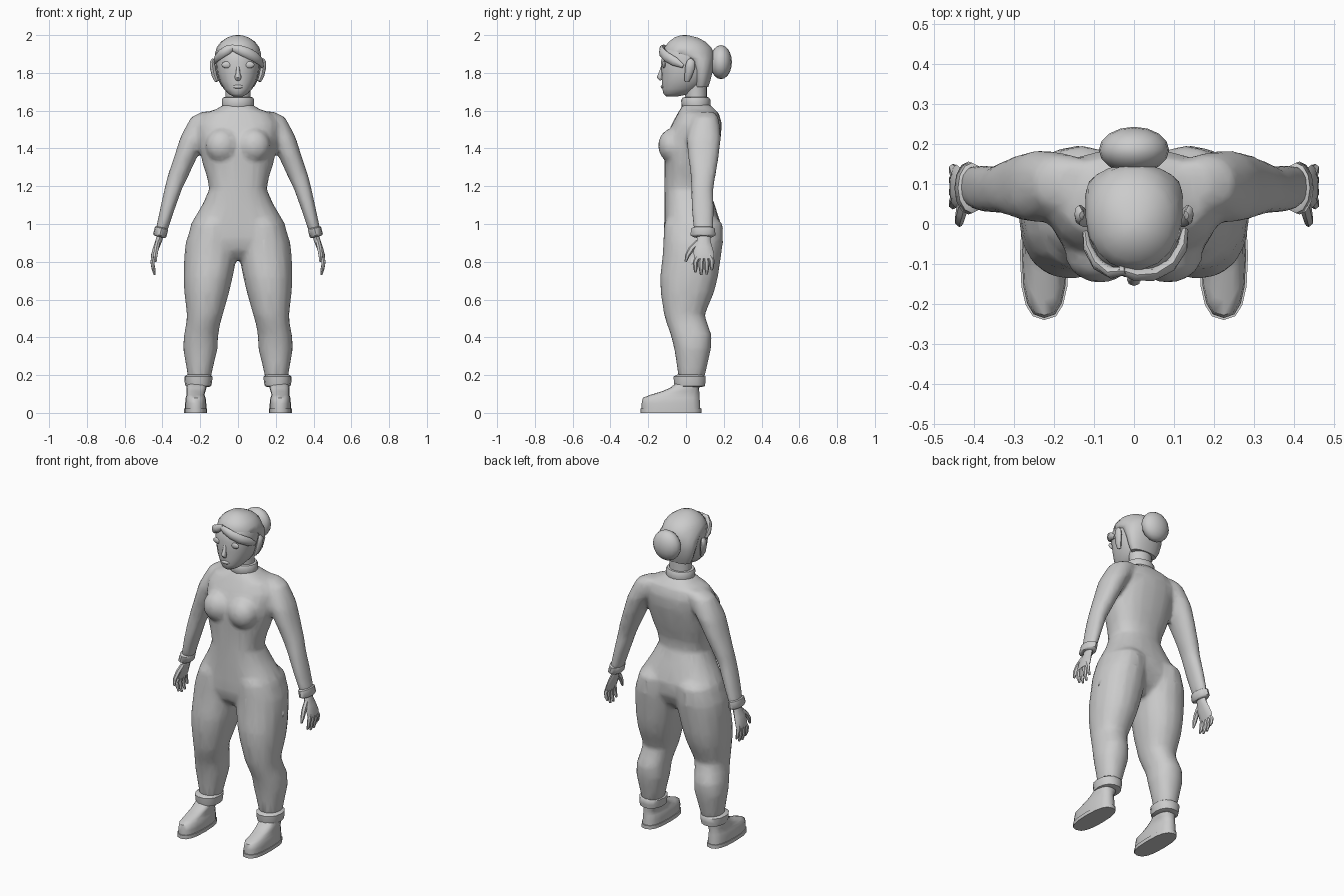
import bpy, bmesh, math
from mathutils import Vector

grey = bpy.data.materials.new("plain_grey")
grey.diffuse_color = (0.6, 0.6, 0.6, 1)


def skin(bm, rings):
    """Join equal-sized rings of points into a closed shell."""
    loops = [[bm.verts.new(p) for p in r] for r in rings]
    n = len(loops[0])
    for a, b in zip(loops, loops[1:]):
        for i in range(n):
            j = (i + 1) % n
            bm.faces.new((a[i], a[j], b[j], b[i]))
    bm.faces.new(loops[0][::-1])
    bm.faces.new(loops[-1])


def loft(bm, sections, n=16, power=2.0, side=1):
    """Stack rounded sections given as (z, x0, x1, y0, y1)."""
    rings = []
    for z, x0, x1, y0, y1 in sections:
        ring = []
        for i in range(n):
            a = 2 * math.pi * i / n
            c, s = math.cos(a), math.sin(a)
            px = math.copysign(abs(c) ** (2 / power), c)
            py = math.copysign(abs(s) ** (2 / power), s)
            ring.append((side * ((x0 + x1) / 2 + px * (x1 - x0) / 2),
                         (y0 + y1) / 2 + py * (y1 - y0) / 2, z))
        rings.append(ring)
    skin(bm, rings)


def tube(bm, points, n=6, up=(0, 1, 0), side=1):
    """Sweep an oval along (x, y, z, half size along up, other half size)."""
    pts = [Vector(p[:3]) for p in points]
    rings = []
    for k, p in enumerate(points):
        t = (pts[min(k + 1, len(pts) - 1)] - pts[max(k - 1, 0)]).normalized()
        u = Vector(up)
        u = (u - t * u.dot(t)).normalized()
        v = t.cross(u)
        ring = []
        for i in range(n):
            a = 2 * math.pi * i / n
            q = pts[k] + u * (p[3] * math.cos(a)) + v * (p[4] * math.sin(a))
            ring.append((side * q.x, q.y, q.z))
        rings.append(ring)
    skin(bm, rings)


def blob(bm, centre, radii, side=1, u=14, v=8):
    """Oval ball."""
    made = bmesh.ops.create_uvsphere(bm, u_segments=u, v_segments=v, radius=1)
    for w in made["verts"]:
        w.co = Vector((side * (centre[0] + w.co.x * radii[0]),
                       centre[1] + w.co.y * radii[1],
                       centre[2] + w.co.z * radii[2]))


def finish(name, bm, angle=50):
    bmesh.ops.recalc_face_normals(bm, faces=bm.faces)
    me = bpy.data.meshes.new(name)
    bm.to_mesh(me)
    bm.free()
    me.materials.append(grey)
    me.shade_smooth()
    me.set_sharp_from_angle(angle=math.radians(angle))
    ob = bpy.data.objects.new(name, me)
    bpy.context.collection.objects.link(ob)
    return ob


def sym(z, rx, y0, y1):
    return (z, -rx, rx, y0, y1)


# Suit: torso, bust, arms and legs fused into one smooth skin
bm = bmesh.new()
loft(bm, [sym(*s) for s in (
    (1.635, .075, -.015, .125), (1.61, .11, -.03, .15), (1.585, .18, -.045, .175),
    (1.53, .215, -.075, .19), (1.46, .21, -.105, .185), (1.40, .205, -.115, .17),
    (1.32, .188, -.115, .15), (1.25, .165, -.115, .128), (1.185, .152, -.115, .122),
    (1.11, .185, -.115, .15), (1.0, .25, -.116, .185), (.92, .265, -.116, .18),
    (.86, .20, -.10, .15), (.81, .06, -.05, .10))], n=20, power=2.4)
for s in (1, -1):
    blob(bm, (.085, -.075, 1.415), (.088, .074, .09), s)
    loft(bm, [  # leg
        (1.08, .05, .16, -.08, .12), (1.0, .01, .245, -.116, .195),
        (.90, .003, .278, -.121, .196), (.83, .006, .285, -.125, .186),
        (.72, .027, .288, -.138, .17), (.64, .046, .285, -.135, .15),
        (.52, .08, .271, -.117, .10), (.47, .094, .275, -.102, .115),
        (.41, .105, .287, -.08, .137), (.34, .107, .291, -.063, .133),
        (.26, .127, .277, -.05, .115), (.17, .147, .263, -.038, .095)], 16, 2.2, s)
    loft(bm, [  # arm
        (1.595, .10, .19, .06, .15), (1.565, .09, .25, .03, .172),
        (1.51, .12, .28, .012, .182), (1.45, .165, .309, .002, .185),
        (1.36, .213, .337, .01, .175), (1.26, .26, .371, .024, .158),
        (1.185, .296, .39, .026, .145), (1.08, .334, .413, .028, .148),
        (.95, .378, .44, .042, .145)], 14, 2.2, s)
suit = finish("suit", bm)
rem = suit.modifiers.new("fuse", 'REMESH')
rem.mode = 'VOXEL'
rem.voxel_size = .013
rem.use_smooth_shade = True
sm = suit.modifiers.new("soften", 'SMOOTH')
sm.factor = .5
sm.iterations = 6
suit.modifiers.new("reduce", 'DECIMATE').ratio = .2

# Collar and neck
bm = bmesh.new()
loft(bm, [sym(*s) for s in (
    (1.60, .078, -.01, .12), (1.615, .084, -.022, .13), (1.655, .086, -.026, .13),
    (1.67, .08, -.018, .122), (1.672, .068, 0, .11))])
finish("collar", bm)
bm = bmesh.new()
loft(bm, [sym(1.62, .068, 0, .112), sym(1.69, .066, -.005, .112), sym(1.75, .07, -.01, .112)])
finish("neck", bm)

# Head with nose, lips and ears
bm = bmesh.new()
loft(bm, [sym(*s) for s in (
    (1.676, .025, -.105, -.04), (1.688, .05, -.12, .02), (1.715, .075, -.126, .07),
    (1.755, .097, -.129, .11), (1.80, .111, -.13, .13), (1.86, .117, -.134, .142),
    (1.91, .115, -.122, .142), (1.95, .10, -.095, .12), (1.98, .06, -.06, .07))], 18, 2.2)
finish("head", bm)
bm = bmesh.new()
tube(bm, [(0, -.122, 1.84, .008, .008), (0, -.134, 1.80, .01, .011),
          (0, -.139, 1.778, .016, .018), (0, -.13, 1.762, .008, .012)], 8)
finish("nose", bm)
bm = bmesh.new()
blob(bm, (0, -.122, 1.727), (.028, .012, .011), 1, 10, 6)
finish("lips", bm)
bm = bmesh.new()
for s in (1, -1):
    tube(bm, [(.112, .005, 1.755, .012, .01), (.125, .012, 1.785, .02, .014),
              (.134, .022, 1.83, .026, .015), (.137, .025, 1.86, .022, .012),
              (.13, .022, 1.873, .01, .007)], 8, side=s)
finish("ears", bm)
bm = bmesh.new()
for s in (1, -1):
    blob(bm, (.06, -.117, 1.843), (.028, .009, .018), s, 12, 6)
finish("eyes", bm)

# Hair: cap, bun and swept fringe
bm = bmesh.new()
loft(bm, [sym(*s) for s in (
    (1.725, .085, .045, .118), (1.76, .104, .04, .13), (1.82, .119, .025, .145),
    (1.875, .122, -.01, .15), (1.905, .121, -.115, .149), (1.935, .113, -.115, .136),
    (1.965, .09, -.092, .105), (1.987, .058, -.062, .062), (1.997, .028, -.035, .02),
    (2.0, .008, -.015, 0))], 18, 2.1)
finish("hair_cap", bm)
bm = bmesh.new()
blob(bm, (0, .185, 1.857), (.088, .058, .09), 1, 16, 10)
finish("hair_bun", bm)
bm = bmesh.new()
tube(bm, [(-.04, -.112, 1.935, .012, .010), (.0, -.126, 1.925, .024, .015),
          (.045, -.126, 1.908, .028, .017), (.09, -.104, 1.885, .027, .016),
          (.12, -.06, 1.86, .024, .014), (.128, -.015, 1.835, .01, .008)], 8, (0, 0, 1))
tube(bm, [(-.02, -.116, 1.94, .012, .010), (-.055, -.122, 1.922, .024, .015),
          (-.09, -.102, 1.90, .025, .015), (-.115, -.06, 1.875, .02, .012),
          (-.122, -.02, 1.855, .008, .007)], 8, (0, 0, 1))
finish("hair_fringe", bm)

# Wrist cuffs, hands with four fingers and a thumb
cuffs, hands = bmesh.new(), bmesh.new()
for s in (1, -1):
    tube(cuffs, [(.404, .09, .982, .052, .03), (.405, .09, .977, .063, .036),
                 (.414, .09, .94, .066, .036), (.416, .09, .932, .052, .03)], 12, side=s)
    tube(hands, [(.408, .095, .96, .034, .02), (.418, .093, .915, .036, .018),
                 (.433, .09, .875, .05, .017), (.446, .095, .835, .054, .015),
                 (.451, .096, .815, .05, .011)], 10, side=s)
    for y, tip in ((.05, .745), (.08, .73), (.11, .733), (.137, .757)):
        mid = (.83 + tip) / 2
        tube(hands, [(.446, .55 * y + .043, .84, .014, .012), (.453, y, mid + .012, .014, .011),
                     (.449, y, mid - .018, .012, .010), (.441, y, tip, .006, .006)], 6, side=s)
    tube(hands, [(.424, .065, .905, .016, .013), (.432, .03, .87, .016, .014),
                 (.437, .008, .835, .013, .012), (.436, -.002, .80, .006, .006)], 6, side=s)
finish("wrist_cuffs", cuffs)
finish("hands", hands)

# Ankle cuffs, shoes and soles
cuffs, shoes, soles = bmesh.new(), bmesh.new(), bmesh.new()
for s in (1, -1):
    loft(cuffs, [(.137, .155, .265, -.04, .085), (.142, .142, .278, -.062, .102),
                 (.165, .137, .283, -.066, .105), (.192, .135, .284, -.068, .106),
                 (.202, .147, .27, -.05, .095)], 14, 2.2, s)
    loft(shoes, [(.015, .168, .28, -.234, .076), (.05, .168, .28, -.235, .074),
                 (.08, .171, .277, -.228, .072), (.095, .178, .272, -.19, .071),
                 (.115, .172, .272, -.125, .07), (.132, .167, .272, -.085, .07),
                 (.16, .163, .268, -.05, .075)], 16, 2.6, s)
    loft(soles, [(0, .163, .285, -.24, .081), (.022, .163, .285, -.24, .081)], 16, 2.6, s)
finish("ankle_cuffs", cuffs)
finish("shoes", shoes)
finish("soles", soles)
